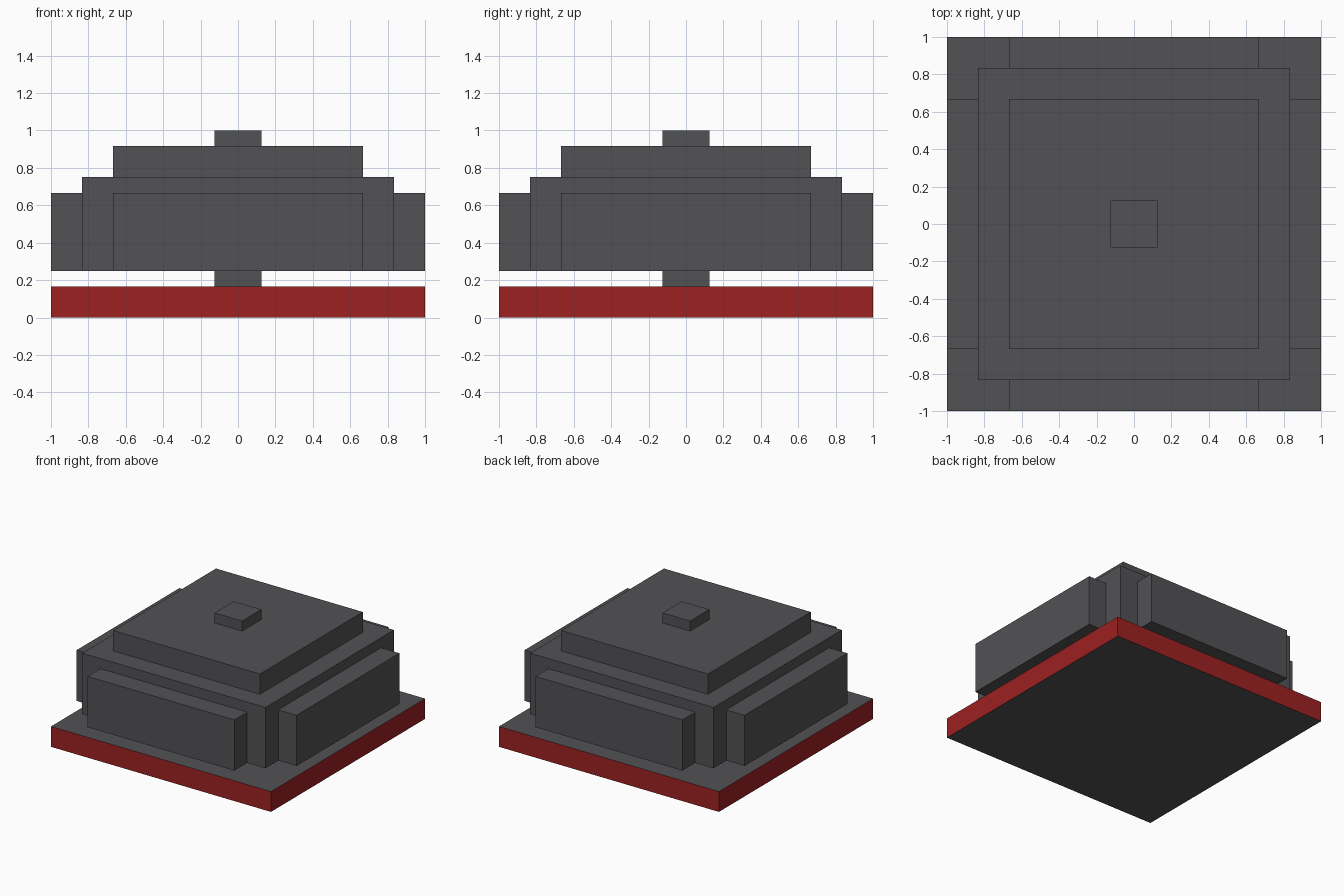
import bpy
from math import pi
from mathutils import Matrix

cube = bpy.data.objects.get("Cube")
if cube:
    bpy.data.objects.remove(cube, do_unlink=True)


def make_material(name, color):
    mat = bpy.data.materials.new(name)
    mat.diffuse_color = color
    mat.use_nodes = True
    bsdf = next(n for n in mat.node_tree.nodes if n.type == 'BSDF_PRINCIPLED')
    bsdf.inputs["Base Color"].default_value = color
    return mat


GREY = make_material("dark grey", (0.085, 0.084, 0.091, 1))
RED = make_material("deep red", (0.34, 0.015, 0.016, 1))


def block(name, half_x, half_y, bottom, top, y=0.0, angle=0.0):
    """Box from bottom to top, offset along y, then turned about the z axis."""
    bpy.ops.mesh.primitive_cube_add(size=2)
    obj = bpy.context.object
    obj.name = obj.data.name = name
    size = Matrix.Diagonal((half_x, half_y, (top - bottom) / 2, 1))
    place = Matrix.Translation((0, y, (top + bottom) / 2))
    obj.data.transform(Matrix.Rotation(angle, 4, 'Z') @ place @ size)
    obj.data.materials.append(GREY)
    return obj


# Base slab with red rim
base = block("base_slab", 1, 1, 0, 0.167)
base.data.materials.append(RED)
for face in base.data.polygons:
    face.material_index = int(abs(face.normal.z) < 0.5)

# Stacked centre
block("stem", 0.125, 0.125, 0.167, 0.25)
block("body", 0.833, 0.833, 0.25, 0.75)
block("upper_tier", 0.667, 0.667, 0.75, 0.917)
block("top_knob", 0.125, 0.125, 0.917, 1.0)

# Raised panel on each side of the body
for i, side in enumerate(("front", "left", "back", "right")):
    block(side + "_panel", 0.667, 0.0835, 0.25, 0.667, y=-0.9165, angle=i * pi / 2)
